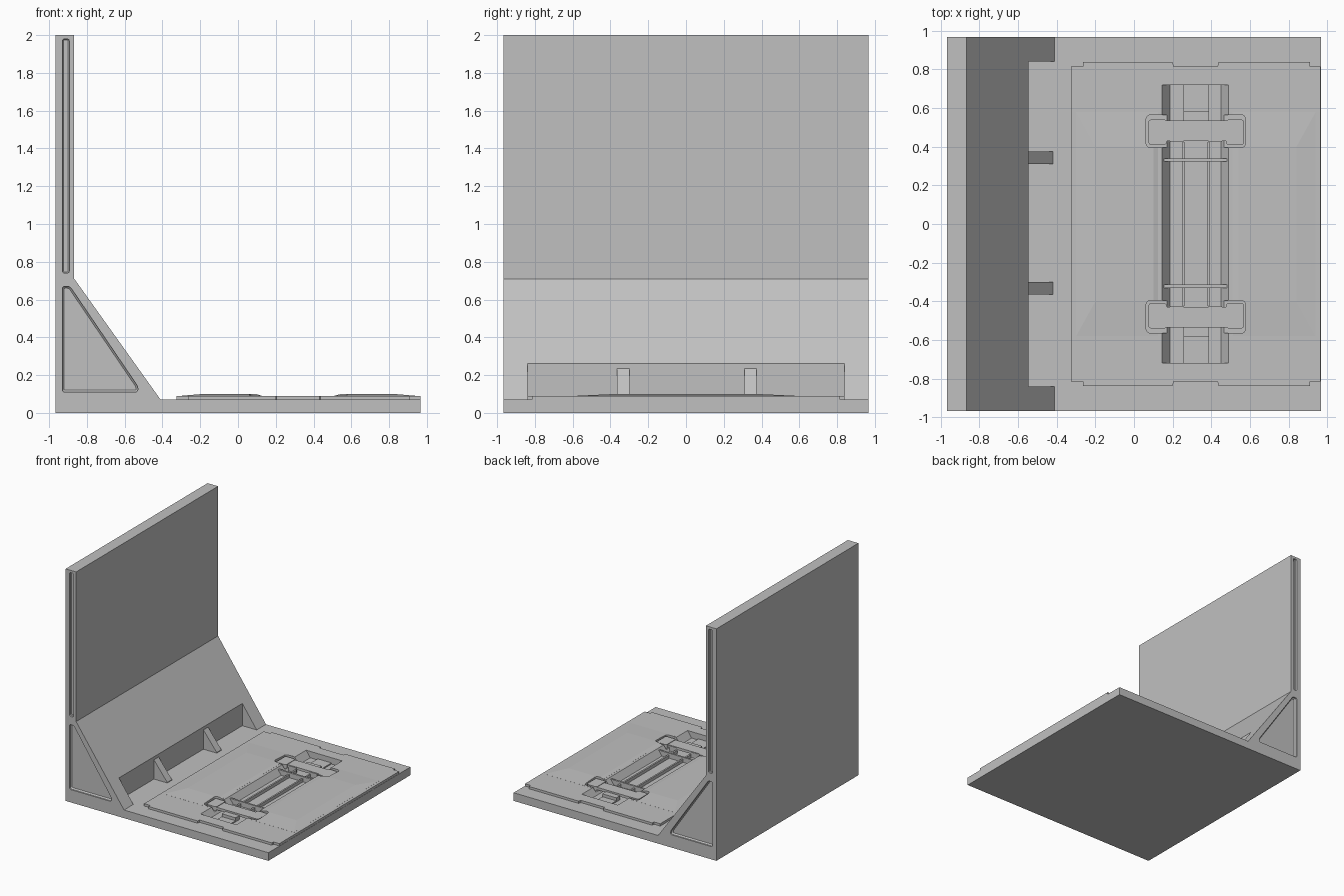
import bpy, bmesh
from mathutils import Vector

cube = bpy.data.objects.get("Cube")
if cube:
    bpy.data.objects.remove(cube, do_unlink=True)

grey = bpy.data.materials.new("plain grey")
grey.use_nodes = True
GREY = (0.53, 0.53, 0.53, 1)
grey.diffuse_color = GREY
grey.node_tree.nodes["Principled BSDF"].inputs["Base Color"].default_value = GREY


def finish(name, bm):
    bmesh.ops.recalc_face_normals(bm, faces=bm.faces[:])
    mesh = bpy.data.meshes.new(name)
    bm.to_mesh(mesh)
    bm.free()
    mesh.materials.append(grey)
    obj = bpy.data.objects.new(name, mesh)
    bpy.context.collection.objects.link(obj)
    return obj


def prism(name, pts, axis, a, b, corner=0, cap=0):
    """Extrude a profile along y (x,z points) or z (x,y points)."""
    k = "xyz".index(axis)
    place = (lambda p, t: (p[0], t, p[1])) if axis == "y" else (lambda p, t: (p[0], p[1], t))
    bm = bmesh.new()
    low = [bm.verts.new(place(p, a)) for p in pts]
    high = [bm.verts.new(place(p, b)) for p in pts]
    bm.faces.new(low)
    bm.faces.new(high)
    n = len(pts)
    for i in range(n):
        j = (i + 1) % n
        bm.faces.new((low[i], low[j], high[j], high[i]))
    bmesh.ops.recalc_face_normals(bm, faces=bm.faces[:])

    def along(e):
        return abs(e.verts[0].co[k] - e.verts[1].co[k]) > 1e-5
    if corner:
        bmesh.ops.bevel(bm, geom=[e for e in bm.edges if along(e)], offset=corner,
                        segments=4, profile=0.5, affect='EDGES')
    if cap:
        bmesh.ops.bevel(bm, geom=[e for e in bm.edges if not along(e)], offset=cap,
                        segments=1, affect='EDGES')
    return finish(name, bm)


def rect(x0, x1, y0, y1):
    return [(x0, y0), (x1, y0), (x1, y1), (x0, y1)]


def box(name, x0, x1, y0, y1, z0, z1, corner=0):
    return prism(name, rect(x0, x1, y0, y1), "z", z0, z1, corner)


def cut(targets, cutter):
    cutter.hide_render = True
    for t in targets:
        mod = t.modifiers.new("cut", 'BOOLEAN')
        mod.operation = 'DIFFERENCE'
        mod.solver = 'EXACT'
        mod.object = cutter
        bpy.context.view_layer.objects.active = t
        bpy.ops.object.modifier_apply(modifier=mod.name)
    bpy.data.objects.remove(cutter, do_unlink=True)


# Base slab, ramp and upright wall as one profile
E = 0.967
stand = prism("stand", [(-E, 0), (E, 0), (E, 0.07), (-0.41, 0.07), (-0.867, 0.71),
                        (-0.867, 2), (-E, 2)], "y", -E, E)

# Recess under the ramp with two ribs
cut([stand], box("recess_cutter", -0.547, -0.3, -0.84, 0.84, 0.07, 0.4))
for side, y in (("front", -0.332), ("back", 0.342)):
    prism(side + "_rib", [(-0.55, 0.06), (-0.42, 0.06), (-0.42, 0.075), (-0.55, 0.24)],
          "y", y - 0.032, y + 0.032)

# Shallow pockets in both end faces
for s in (-1, 1):
    cut([stand], prism("triangle_cutter", [(-0.93, 0.11), (-0.53, 0.11), (-0.53, 0.14),
                       (-0.89, 0.67), (-0.93, 0.67)], "y", s * 0.945, s * 1.0, 0.014, 0.01))
    cut([stand], prism("slot_cutter", rect(-0.93, -0.893, 0.74, 1.98),
                       "y", s * 0.945, s * 1.0, 0.012, 0.006))

# Raised panel with stepped long edges
edge = [(-0.325, 0.815), (-0.265, 0.815), (-0.265, 0.838), (0.2, 0.838), (0.205, 0.815),
        (0.432, 0.815), (0.437, 0.838), (0.91, 0.838), (0.91, 0.815), (0.965, 0.815)]
panel = prism("raised_panel", edge + [(x, -y) for x, y in reversed(edge)], "z", 0.065, 0.09)


def swell(name, base, top):
    """Very low pillow: base rectangle joined to a smaller top."""
    bm = bmesh.new()
    lo = [bm.verts.new((x, y, 0.085)) for x, y in rect(*base)]
    mid = [bm.verts.new((x, y, 0.0905)) for x, y in rect(*base)]
    hi = [bm.verts.new((x, y, 0.099)) for x, y in rect(*top)]
    bm.faces.new(lo)
    bm.faces.new(hi)
    for p, q in ((lo, mid), (mid, hi)):
        for i in range(4):
            j = (i + 1) % 4
            bm.faces.new((p[i], p[j], q[j], q[i]))
    return finish(name, bm)


left = swell("inner_swell", (-0.3, 0.125, -0.58, 0.58), (-0.2, 0.1, -0.4, 0.4))
right = swell("outer_swell", (0.51, 0.94, -0.58, 0.58), (0.54, 0.84, -0.4, 0.4))

# Long sloped channel and the two clip pockets
body = [stand, panel, left, right]
cut(body[:2], prism("channel_cutter", [(0.145, 0.2), (0.145, 0.091), (0.185, 0.035),
                    (0.45, 0.035), (0.49, 0.091), (0.49, 0.2)], "y", -0.72, 0.72))
for s in (-1, 1):
    y0, y1 = sorted((s * 0.395, s * 0.565))
    cut(body, box("clip_cutter", 0.062, 0.578, y0, y1, 0.055, 0.2, 0.025))

# Rails and thin cross bars in the channel
for side, x in (("left", 0.387), ("right", 0.255)):
    box(side + "_rail", x - 0.007, x + 0.007, -0.425, 0.425, 0.03, 0.062)
for side, y in (("front", -0.322), ("back", 0.332)):
    box(side + "_cross_bar", 0.155, 0.485, y - 0.008, y + 0.008, 0.03, 0.078)

# Clips: a cross strap with wider pads, and a block at each channel end
for side, s in (("front", -1), ("back", 1)):
    def span(a, b):
        return sorted((s * a, s * b))
    box(side + "_clip_strap", 0.1, 0.54, *span(0.43, 0.535), 0.062, 0.084)
    for end, x in (("inner", 0.075), ("outer", 0.475)):
        box(f"{side}_{end}_clip_pad", x, x + 0.095, *span(0.41, 0.54), 0.05, 0.088, 0.014)
    box(side + "_end_block", 0.255, 0.387, *span(0.535, 0.585), 0.03, 0.07)
    box(side + "_end_step", 0.255, 0.387, *span(0.585, 0.72), 0.03, 0.045)
    for end, x in (("inner", 0.185), ("outer", 0.385)):
        box(f"{side}_{end}_stop", x, x + 0.07, *span(0.425, 0.437), 0.03, 0.08)
